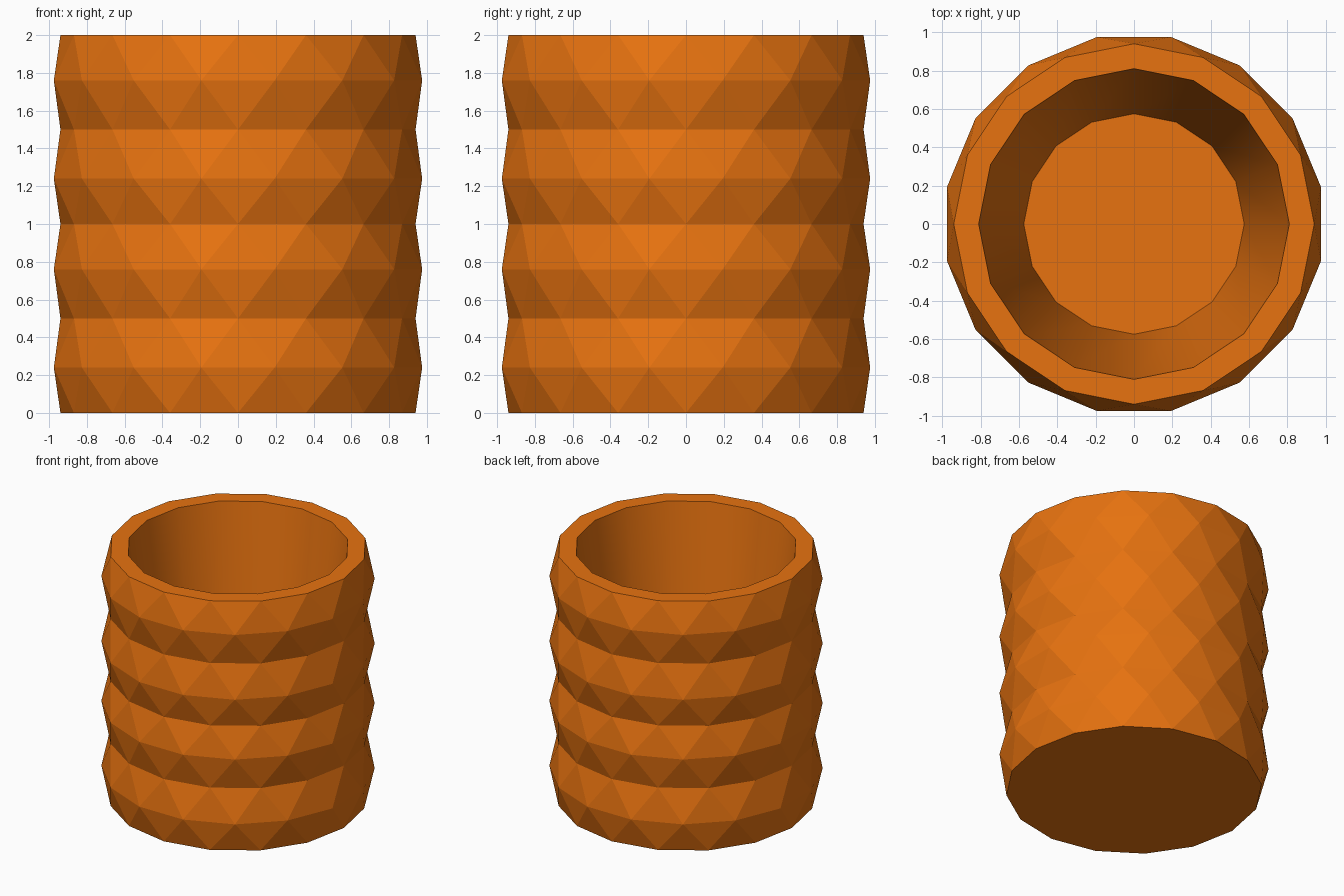
import bpy, bmesh
from math import cos, sin, pi

if "Cube" in bpy.data.objects:
    bpy.data.objects.remove(bpy.data.objects["Cube"])

SIDES = 16
bm = bmesh.new()


def ring(radius, z, offset=0.0):
    return [bm.verts.new((radius * cos((i + offset) * 2 * pi / SIDES),
                          radius * sin((i + offset) * 2 * pi / SIDES), z))
            for i in range(SIDES)]


def quads(a, b, smooth=False):
    for i in range(SIDES):
        j = (i + 1) % SIDES
        bm.faces.new((a[i], a[j], b[j], b[i])).smooth = smooth


def triangles(valley, peak):
    # peak[i] sits half a step past valley[i]
    for i in range(SIDES):
        j = (i + 1) % SIDES
        bm.faces.new((valley[i], valley[j], peak[i]))
        bm.faces.new((peak[i], valley[j], peak[j]))


# Faceted outer wall: valley rings alternate with half-step peak rings
valleys = [ring(0.94, z) for z in (0, 0.5, 1.0, 1.5, 2.0)]
peaks = [ring(0.994, z, 0.5) for z in (0.24, 0.76, 1.24, 1.76)]
for k, peak in enumerate(peaks):
    triangles(valleys[k], peak)
    triangles(valleys[k + 1], peak)

# Base, rim, tapered inner wall and floor
bm.faces.new(valleys[0])
lip = ring(0.81, 2.0)
floor = ring(0.575, 0.13)
quads(valleys[-1], lip)
quads(lip, floor, smooth=True)
bm.faces.new(floor)

bmesh.ops.recalc_face_normals(bm, faces=bm.faces)
# Keep the rim and floor edges crisp beside the smooth inner wall
for e in bm.edges:
    if len({f.smooth for f in e.link_faces}) > 1:
        e.smooth = False

mesh = bpy.data.meshes.new("faceted_pot")
bm.to_mesh(mesh)
bm.free()
pot = bpy.data.objects.new("faceted_pot", mesh)
bpy.context.collection.objects.link(pot)

# Orange clay
clay = bpy.data.materials.new("orange_clay")
clay.diffuse_color = (0.8, 0.17, 0.005, 1)
clay.use_nodes = True
clay.node_tree.nodes["Principled BSDF"].inputs["Base Color"].default_value = clay.diffuse_color
mesh.materials.append(clay)
